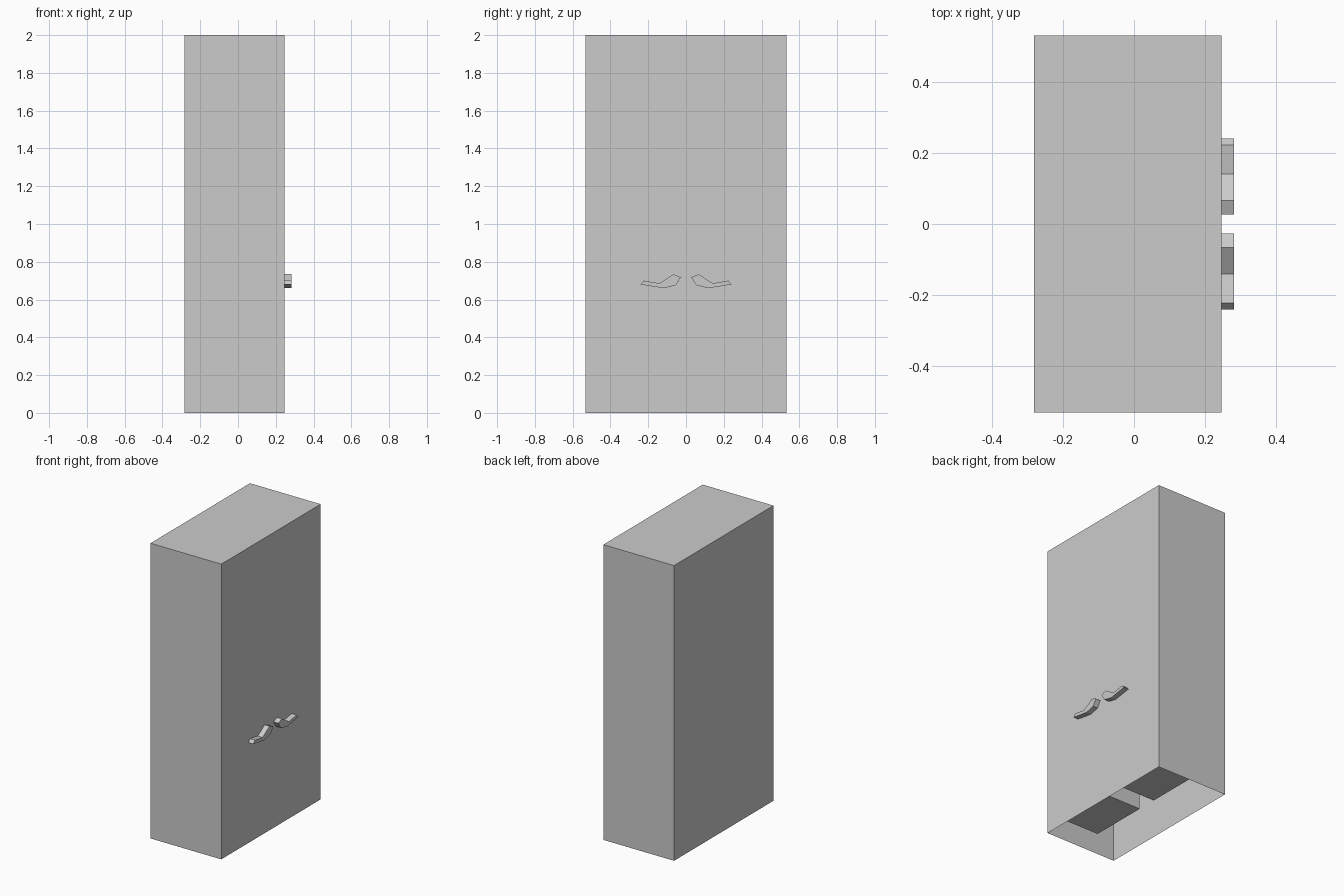
import bpy, bmesh

cube = bpy.data.objects.get("Cube")
if cube:
    bpy.data.objects.remove(cube, do_unlink=True)

grey = bpy.data.materials.new("cabinet grey")
grey.use_nodes = True
colour = (0.6, 0.6, 0.6, 1)
grey.diffuse_color = colour
grey.node_tree.nodes["Principled BSDF"].inputs["Base Color"].default_value = colour

FRONT, BACK, HALF, TOP = 0.247, -0.283, 0.532, 2.0


def finish(name, bm):
    mesh = bpy.data.meshes.new(name)
    bmesh.ops.recalc_face_normals(bm, faces=bm.faces)
    bm.to_mesh(mesh)
    bm.free()
    mesh.materials.append(grey)
    obj = bpy.data.objects.new(name, mesh)
    bpy.context.collection.objects.link(obj)
    return obj


def open_box(name, low, high, opening):
    """Box between two corners, without the side whose normal is 'opening'."""
    bm = bmesh.new()
    bmesh.ops.create_cube(bm, size=1)
    bm.normal_update()
    gone = [f for f in bm.faces if sum(a * b for a, b in zip(f.normal, opening)) > 0.9]
    bmesh.ops.delete(bm, geom=gone, context="FACES")
    for v in bm.verts:
        v.co = [l + (c + 0.5) * (h - l) for c, l, h in zip(v.co, low, high)]
    return finish(name, bm)


def handle(name, side):
    """Bent pull extruded outwards from the door panel."""
    profile = [(0.241, 0.68), (0.2235, 0.70), (0.141, 0.686), (0.066, 0.734),
               (0.0275, 0.718), (0.054, 0.676), (0.117, 0.66)]
    bm = bmesh.new()
    face = bm.faces.new([bm.verts.new((FRONT, side * y, z)) for y, z in profile])
    out = bmesh.ops.extrude_face_region(bm, geom=[face])
    for v in out["geom"]:
        if isinstance(v, bmesh.types.BMVert):
            v.co.x = -BACK
    return finish(name, bm)


# Hollow cabinet shell, open underneath
open_box("cabinet_shell", (BACK, -HALF, 0), (FRONT, HALF, TOP), (0, 0, -1))

# Two inner compartments behind the door panel, and their handles
for side, label in ((-1, "right"), (1, "left")):
    y0, y1 = sorted((side * 0.067, side * 0.47))
    open_box(label + "_compartment", (-0.102, y0, 0.096), (FRONT, y1, 1.9), (1, 0, 0))
    handle(label + "_handle", side)
